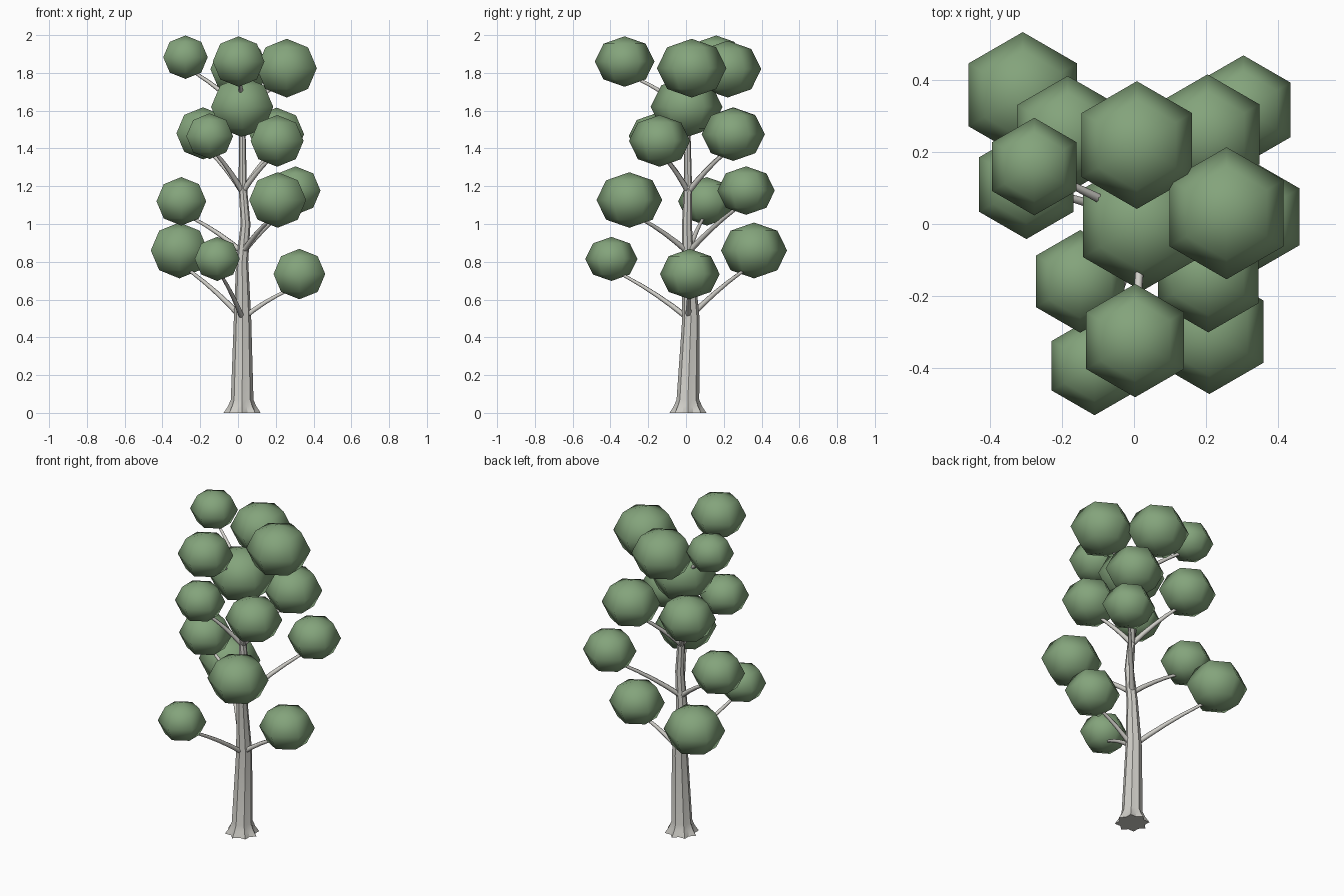
import bpy, bmesh
from math import sin, cos, pi
from mathutils import Vector

cube = bpy.data.objects.get("Cube")
if cube:
    bpy.data.objects.remove(cube)


def material(name, rgb):
    m = bpy.data.materials.new(name)
    m.use_nodes = True
    m.diffuse_color = (*rgb, 1)
    m.node_tree.nodes["Principled BSDF"].inputs["Base Color"].default_value = (*rgb, 1)
    return m


LEAF = material("leaf green", (0.23, 0.37, 0.20))
BARK = material("pale grey bark", (0.62, 0.61, 0.57))


def finish(name, bm, mat, angle):
    bmesh.ops.recalc_face_normals(bm, faces=bm.faces)
    mesh = bpy.data.meshes.new(name)
    bm.to_mesh(mesh)
    bm.free()
    mesh.materials.append(mat)
    ob = bpy.data.objects.new(name, mesh)
    bpy.context.collection.objects.link(ob)
    bpy.ops.object.select_all(action="DESELECT")
    ob.select_set(True)
    bpy.context.view_layer.objects.active = ob
    bpy.ops.object.shade_smooth_by_angle(angle=angle)
    return ob


def skin(bm, rings):
    """Bridge rings of points into a capped tube."""
    loops = [[bm.verts.new(p) for p in ring] for ring in rings]
    n = len(loops[0])
    for a, b in zip(loops, loops[1:]):
        for i in range(n):
            j = (i + 1) % n
            bm.faces.new((a[i], a[j], b[j], b[i]))
    bm.faces.new(loops[0][::-1])
    bm.faces.new(loops[-1])


# Trunk: x, y, z, radius, ratio of the valleys to the ridges (star-shaped foot)
TRUNK = [
    (0.022, 0.01, 0.0, 0.098, 0.76),
    (0.022, 0.01, 0.035, 0.075, 0.84),
    (0.022, 0.01, 0.07, 0.06, 0.92),
    (0.024, 0.026, 0.5, 0.046, 0.92),
    (0.022, 0.01, 0.8, 0.032, 0.92),
    (0.04, 0.005, 1.0, 0.026, 0.92),
    (0.025, 0.01, 1.2, 0.022, 0.92),
    (0.022, 0.005, 1.62, 0.015, 0.92),
]
SIDES = 16
bm = bmesh.new()
skin(bm, [[(x + r * (k if i % 2 else 1) * cos(2 * pi * i / SIDES),
            y + r * (k if i % 2 else 1) * sin(2 * pi * i / SIDES), z)
           for i in range(SIDES)] for x, y, z, r, k in TRUNK])
finish("trunk", bm, BARK, 0.5)

# Leaf clusters: x, y, z, radius, height where the branch leaves the trunk
CLUSTERS = {
    "lower_back_right": (-0.31, 0.36, 0.86, 0.175, 0.50),
    "lower_front": (-0.11, -0.395, 0.815, 0.138, 0.50),
    "lower_left": (0.325, 0.02, 0.735, 0.158, 0.50),
    "middle_right": (-0.30, 0.11, 1.12, 0.152, 0.85),
    "middle_front_left": (0.21, -0.30, 1.127, 0.174, 0.85),
    "middle_back_left": (0.305, 0.318, 1.177, 0.152, 0.85),
    "upper_back_right": (-0.185, 0.25, 1.48, 0.163, 1.17),
    "upper_back_left": (0.205, 0.25, 1.475, 0.167, 1.17),
    "upper_front_right": (-0.15, -0.16, 1.465, 0.143, 1.17),
    "upper_front_left": (0.207, -0.14, 1.44, 0.162, 1.17),
    "top_right": (-0.278, 0.16, 1.883, 0.136, 1.6),
    "top_back": (0.008, 0.22, 1.82, 0.178, 1.6),
    "top_left": (0.258, 0.03, 1.825, 0.184, 1.6),
    "top_front": (0.003, -0.325, 1.86, 0.158, 1.6),
    "crown": (0.022, 0.003, 1.62, 0.19, None),
}


def leaf_cluster(name, centre, r):
    # Six-sided, four-ring ball, slightly flattened
    bm = bmesh.new()
    bmesh.ops.create_uvsphere(bm, u_segments=6, v_segments=4, radius=1)
    for v in bm.verts:
        v.co = centre + Vector((v.co.x * r, v.co.y * r, v.co.z * r * 0.845))
    finish(name + "_leaves", bm, LEAF, pi)


def branch(name, start, end):
    # Tapered arc that rises and then flattens outwards
    mid = (start + end) / 2 + Vector((0, 0, 0.035))
    rings, steps, sides = [], 5, 6
    for s in range(steps + 1):
        t = s / steps
        p = start * (1 - t) ** 2 + mid * 2 * t * (1 - t) + end * t * t
        d = ((mid - start) * (1 - t) + (end - mid) * t).normalized()
        u = d.cross(Vector((0, 0, 1))).normalized()
        w = u.cross(d)
        r = 0.016 - 0.009 * t
        rings.append([p + r * (u * cos(2 * pi * i / sides) + w * sin(2 * pi * i / sides))
                      for i in range(sides)])
    bm = bmesh.new()
    skin(bm, rings)
    finish(name + "_branch", bm, BARK, 1.2)


for name, (x, y, z, r, root) in CLUSTERS.items():
    centre = Vector((x, y, z))
    leaf_cluster(name, centre, r)
    if root:
        branch(name, Vector((0.024, 0.012, root)), centre - Vector((0, 0, r * 0.4)))
